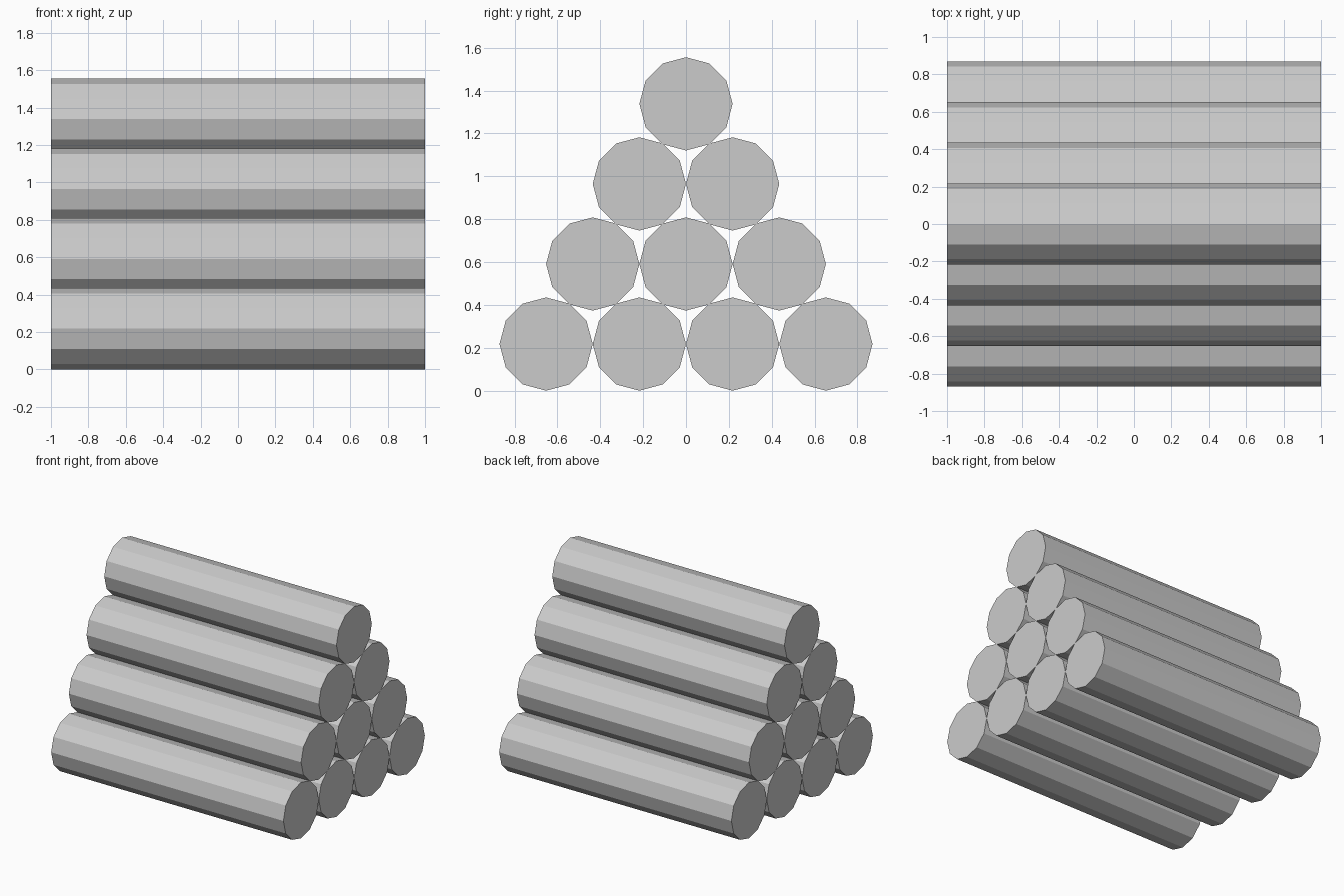
import bpy
from math import pi

if "Cube" in bpy.data.objects:
    bpy.data.objects.remove(bpy.data.objects["Cube"])

RADIUS = 0.2175      # log radius
LENGTH = 2.0         # log length along x
ROW_STEP = 0.3735    # height between rows
ROWS = 4


def add_log(name, y, z):
    # Twelve-sided flat-shaded log lying along x
    bpy.ops.mesh.primitive_cylinder_add(
        vertices=12, radius=RADIUS, depth=LENGTH,
        location=(0, y, z), rotation=(0, pi / 2, 0))
    bpy.context.object.name = name


# Pyramid stack: four logs at the bottom, one on top
for row in range(ROWS):
    count = ROWS - row
    for i in range(count):
        add_log(f"log_row{row + 1}_{i + 1}",
                (2 * i - (count - 1)) * RADIUS,
                RADIUS + row * ROW_STEP)
